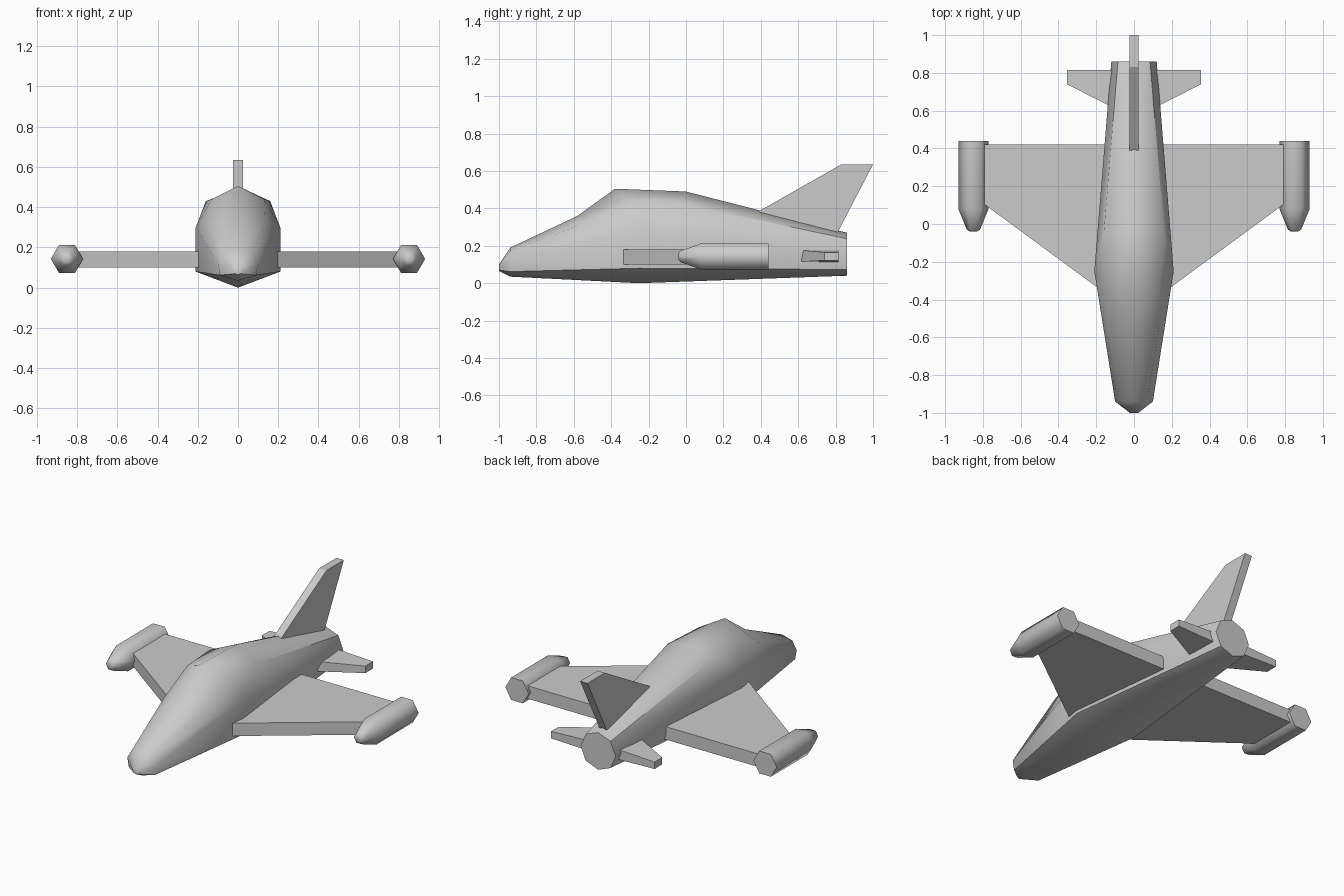
import bpy, bmesh, math

if "Cube" in bpy.data.objects:
    bpy.data.objects.remove(bpy.data.objects["Cube"])


def loft(name, rings, smooth=None, mirror=False):
    """Skin equal-sized rings of points, cap both ends, optionally mirror in x."""
    bm = bmesh.new()
    vr = [[bm.verts.new(p) for p in ring] for ring in rings]
    n = len(vr[0])
    for a, b in zip(vr, vr[1:]):
        for i in range(n):
            j = (i + 1) % n
            bm.faces.new((a[i], a[j], b[j], b[i]))
    bm.faces.new(vr[0])
    bm.faces.new(vr[-1])
    bmesh.ops.remove_doubles(bm, verts=bm.verts[:], dist=1e-4)
    bmesh.ops.recalc_face_normals(bm, faces=bm.faces[:])
    me = bpy.data.meshes.new(name)
    bm.to_mesh(me)
    bm.free()
    ob = bpy.data.objects.new(name, me)
    bpy.context.collection.objects.link(ob)
    if mirror:
        ob.modifiers.new("Mirror", 'MIRROR')
    if smooth:
        bpy.ops.object.select_all(action='DESELECT')
        ob.select_set(True)
        bpy.context.view_layer.objects.active = ob
        bpy.ops.object.shade_smooth_by_angle(angle=math.radians(smooth))
    return ob


def hull_ring(top, upper, side, lower, bottom):
    """Eight-sided section: top and bottom are (y, z), the rest (x, y, z)."""
    right = [upper, side, lower]
    left = [(-x, y, z) for x, y, z in reversed(right)]
    return [(0, *top), *right, (0, *bottom), *left]


# Fuselage: the three canopy rings share their side and belly points
side, lower, belly = (.21, -.25, .30), (.21, -.25, .08), (-.25, 0)
loft("fuselage", [
    hull_ring((-1, .10), (.015, -1, .096), (.022, -1, .084), (.015, -1, .07), (-1, .065)),
    hull_ring((-.94, .19), (.07, -.94, .172), (.10, -.94, .12), (.09, -.94, .062), (-.94, .035)),
    hull_ring((-.58, .36), (.135, -.53, .325), side, lower, belly),
    hull_ring((-.38, .505), (.13, -.31, .44), side, lower, belly),
    hull_ring((0, .49), (.16, -.05, .43), side, lower, belly),
    hull_ring((.86, .27), (.085, .86, .238), (.12, .86, .155), (.085, .86, .073), (.86, .04)),
], smooth=50)


def panel(name, root, tip):
    """Mirrored slab from two ends, each (x, front y, rear y, low z, high z)."""
    ends = [[(x, f, lo), (x, r, lo), (x, r, hi), (x, f, hi)]
            for x, f, r, lo, hi in (root, tip)]
    loft(name, ends, mirror=True)


# Wings and tailplanes
panel("wings", (.10, -.405, .42, .10, .18), (.80, .11, .42, .10, .18))
panel("tailplanes", (.05, .585, .815, .113, .179), (.355, .74, .815, .122, .165))

# Tail fin
fin = [(.39, .385), (.83, .635), (1, .635), (.81, .27), (.78, .22), (.45, .30)]
loft("tail_fin", [[(x, y, z) for y, z in fin] for x in (-.025, .025)])

# Six-sided wingtip pods
pod = [(-.04, .018), (-.03, .035), (.08, .08), (.44, .08)]
loft("wingtip_pods", [
    [(.85 + r * math.cos(k * math.pi / 3), y, .143 + r * math.sin(k * math.pi / 3))
     for k in range(6)] for y, r in pod
], smooth=62, mirror=True)
